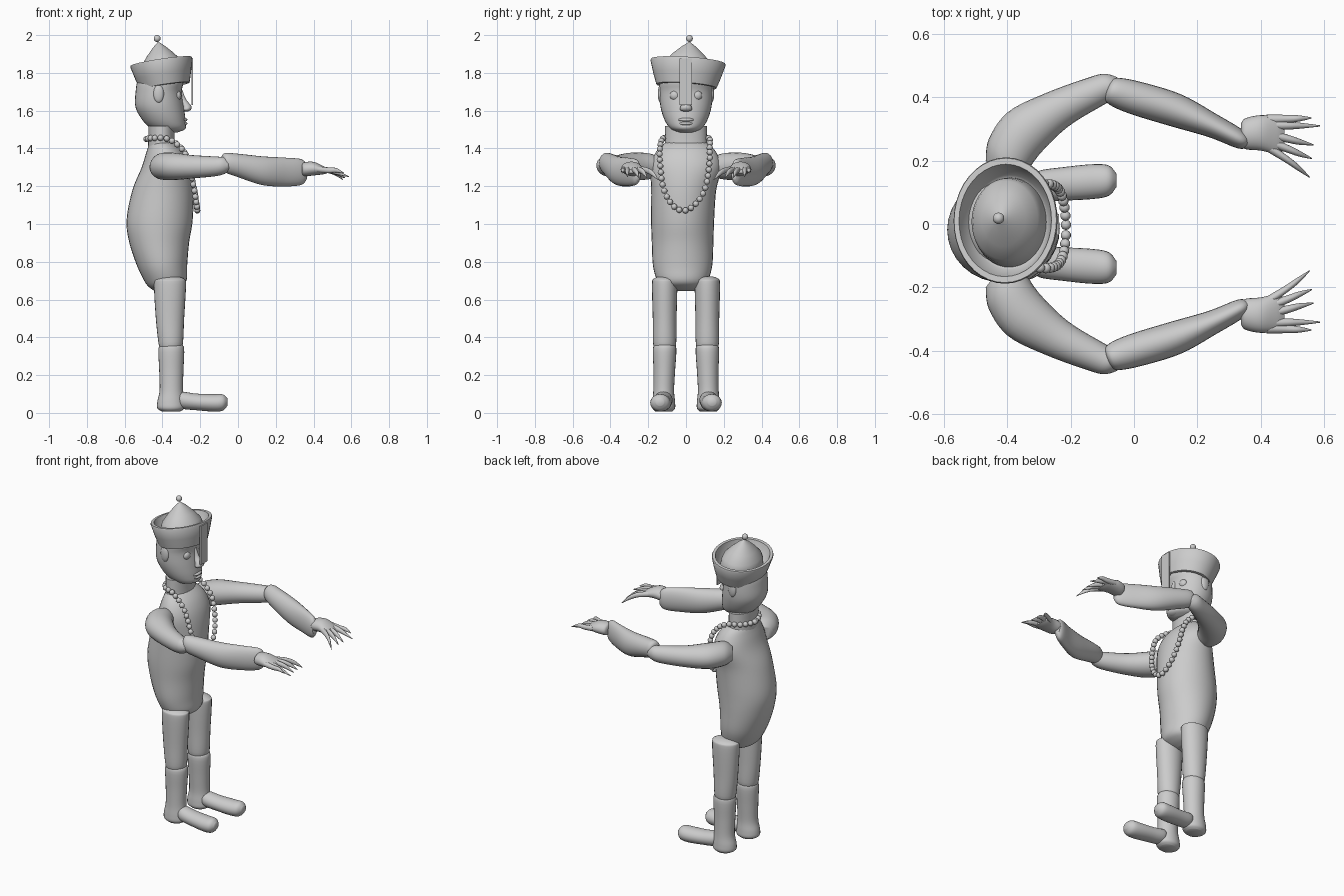
import bpy, bmesh, math
from mathutils import Vector, Matrix


def catmull(pts, steps, closed=False):
    n, out = len(pts), []
    get = (lambda i: pts[i % n]) if closed else (lambda i: pts[max(0, min(n - 1, i))])
    for i in range(n if closed else n - 1):
        p0, p1, p2, p3 = get(i - 1), get(i), get(i + 1), get(i + 2)
        for k in range(steps):
            t = k / steps
            out.append([0.5 * (2 * b + (c - a) * t + (2 * a - 5 * b + 4 * c - d) * t * t
                               + (3 * b - a - 3 * c + d) * t ** 3)
                        for a, b, c, d in zip(p0, p1, p2, p3)])
    return out if closed else out + [list(pts[-1])]


def finish(name, bm, angle=50):
    bmesh.ops.recalc_face_normals(bm, faces=bm.faces)
    me = bpy.data.meshes.new(name)
    bm.to_mesh(me)
    bm.free()
    ob = bpy.data.objects.new(name, me)
    bpy.context.collection.objects.link(ob)
    bpy.ops.object.select_all(action='DESELECT')
    ob.select_set(True)
    bpy.context.view_layer.objects.active = ob
    bpy.ops.object.shade_smooth_by_angle(angle=math.radians(angle))
    return ob


def loft(name, rings, direction=(0, 0, 1), sides=24, steps=5, side=1):
    """rings: x, y, z, half width, half depth; side mirrors in y."""
    w = Vector((direction[0], direction[1] * side, direction[2])).normalized()
    u = Vector((0, 1, 0)) if abs(w.z) > .9 else Vector((0, 0, 1)).cross(w).normalized()
    v = w.cross(u)
    bm, prev = bmesh.new(), None
    first = None
    for x, y, z, a, b in catmull(rings, steps):
        c = Vector((x, y * side, z))
        a, b = max(a, .001), max(b, .001)
        ring = [bm.verts.new(c + u * a * math.cos(2 * math.pi * i / sides)
                             + v * b * math.sin(2 * math.pi * i / sides)) for i in range(sides)]
        if prev:
            for i in range(sides):
                j = (i + 1) % sides
                bm.faces.new((prev[i], prev[j], ring[j], ring[i]))
        else:
            first = ring
        prev = ring
    bm.faces.new(first)
    bm.faces.new(prev)
    return finish(name, bm)


def ball(name, centre, radii):
    bm = bmesh.new()
    bmesh.ops.create_uvsphere(bm, u_segments=20, v_segments=12, radius=1,
                              matrix=Matrix.Translation(centre) @ Matrix.Diagonal((*radii, 1)))
    return finish(name, bm)


# body
loft("torso", [(-.40, -.015, .645, .06, .04), (-.39, -.015, .665, .11, .08), (-.385, -.018, .70, .135, .112),
               (-.402, -.018, .78, .157, .133), (-.417, -.018, .90, .163, .158),
               (-.415, -.018, 1.02, .167, .175), (-.397, -.012, 1.18, .172, .162),
               (-.38, 0, 1.30, .188, .13), (-.385, 0, 1.38, .16, .10),
               (-.40, 0, 1.43, .11, .065), (-.40, 0, 1.44, .06, .03)], sides=32)
loft("neck", [(-.405, 0, 1.38, .115, .075), (-.405, 0, 1.44, .112, .07), (-.405, 0, 1.52, .11, .07)])

# head and face
loft("head", [(-.37, 0, 1.485, .04, .05), (-.37, 0, 1.505, .082, .09), (-.392, 0, 1.55, .113, .114),
              (-.415, 0, 1.62, .135, .128), (-.42, 0, 1.70, .14, .122), (-.41, 0, 1.76, .135, .12),
              (-.41, 0, 1.80, .09, .08)], sides=32)
loft("nose", [(-.275, 0, 1.595, .012, .008), (-.272, 0, 1.605, .032, .022), (-.272, 0, 1.625, .028, .025),
              (-.295, 0, 1.66, .015, .02), (-.31, 0, 1.71, .012, .015)], sides=16)
ball("upper_lip", (-.29, 0, 1.552), (.022, .042, .011))
ball("lower_lip", (-.29, 0, 1.532), (.022, .036, .011))
ball("chin", (-.315, 0, 1.515), (.04, .055, .025))
for s in (1, -1):
    ball("eye", (-.322, s * .058, 1.68), (.022, .028, .027))
    ball("ear", (-.42, s * .135, 1.69), (.028, .014, .048))

# flared hat with inner cone, tilted back a little
profile = [(.13, .03), (.145, 0), (.16, .002), (.18, .06), (.2, .128), (.197, .135), (.178, .135),
           (.15, .05), (.142, .045), (.14, .07), (.135, .105), (.125, .13), (.085, .172), (.04, .212), (.001, .24)]
bm = bmesh.new()
N = 40
rows = [[bm.verts.new((.83 * r * math.cos(2 * math.pi * i / N), r * math.sin(2 * math.pi * i / N), z))
         for i in range(N)] for r, z in profile]
for p, q in zip(rows, rows[1:]):
    for i in range(N):
        j = (i + 1) % N
        bm.faces.new((p[i], p[j], q[j], q[i]))
hat_matrix = (Matrix.Translation((-.387, .002, 1.728)) @ Matrix.Rotation(math.radians(-8.5), 4, 'Y')
              @ Matrix.Rotation(math.radians(-4), 4, 'X'))
bmesh.ops.transform(bm, matrix=hat_matrix, verts=bm.verts)
finish("hat", bm, 40)
ball("hat_knob", (-.428, .018, 1.982), (.018, .018, .018))

# paper strip hanging from the hat brim
bm = bmesh.new()
bmesh.ops.create_cube(bm, size=1, matrix=Matrix.Translation((-.241, -.002, 1.753))
                      @ Matrix.Diagonal((.008, .066, .245, 1)))
finish("hanging_strip", bm, 30)

# bead necklace
path = catmull([(-.485, 0, 1.45), (-.45, .09, 1.455), (-.37, .125, 1.45), (-.30, .125, 1.40),
                (-.262, .125, 1.33), (-.235, .105, 1.20), (-.22, .055, 1.11), (-.215, -.015, 1.07),
                (-.22, -.08, 1.11), (-.235, -.122, 1.20), (-.262, -.138, 1.33), (-.30, -.138, 1.40),
                (-.37, -.125, 1.45), (-.45, -.09, 1.455)], 40, closed=True)
path = [Vector(p) for p in path]
bm = bmesh.new()
travel = 1
for a, b in zip(path, path[1:] + path[:1]):
    travel += (b - a).length
    if travel >= .032:
        bmesh.ops.create_icosphere(bm, subdivisions=2, radius=.0165, matrix=Matrix.Translation(b))
        travel = 0
finish("bead_necklace", bm)

fingers = [(.33, .335, .56, 1.27), (.312, .31, .588, 1.25), (.285, .25, .567, 1.245),
           (.262, .207, .562, 1.245), (.245, .148, .555, 1.235)]
for s in (1, -1):
    # arms
    loft("upper_arm", [(-.44, .16, 1.30, .05, .04), (-.41, .20, 1.305, .085, .068),
                       (-.35, .285, 1.305, .084, .073), (-.245, .36, 1.303, .064, .062),
                       (-.12, .42, 1.305, .05, .052), (-.07, .44, 1.31, .042, .042),
                       (-.045, .452, 1.31, .015, .015)], (.31, .215, 0), side=s)
    loft("forearm", [(-.085, .428, 1.325, .015, .02), (-.07, .422, 1.325, .042, .05),
                     (0, .40, 1.31, .053, .062), (.13, .36, 1.282, .053, .076),
                     (.25, .31, 1.275, .038, .076), (.335, .268, 1.275, .03, .068),
                     (.362, .255, 1.275, .016, .04)], (.44, -.17, 0), side=s)
    # hand with long pointed fingers
    loft("palm", [(.338, .285, 1.29, .03, .02), (.35, .285, 1.29, .048, .036), (.40, .288, 1.293, .056, .036),
                  (.45, .28, 1.285, .058, .022), (.475, .278, 1.28, .045, .01)], (1, 0, 0), side=s)
    for yb, yt, xt, zt in fingers:
        loft("finger", [(.42, yb, 1.29, .016, .016), (.48, yb * .6 + yt * .4, 1.284, .013, .015),
                        (.52, yb * .3 + yt * .7, (1.29 + zt) / 2 + .004, .01, .012),
                        (xt, yt, zt, .002, .002)], (1, 0, -.2), 12, 4, side=s)
    # legs
    loft("thigh", [(-.36, .113, .345, .04, .045), (-.356, .113, .358, .06, .063), (-.36, .113, .50, .063, .075),
                   (-.36, .113, .68, .067, .085), (-.36, .113, .71, .058, .075),
                   (-.36, .113, .722, .03, .04)], side=s)
    loft("shin", [(-.355, .118, .008, .045, .05), (-.355, .118, .025, .06, .072), (-.355, .118, .06, .06, .072),
                  (-.353, .118, .12, .055, .062), (-.353, .115, .22, .057, .064),
                  (-.353, .113, .34, .062, .068), (-.353, .113, .365, .045, .05)], side=s)
    # upturned shoe
    loft("shoe", [(-.318, .118, .075, .025, .03), (-.30, .12, .068, .048, .045), (-.22, .127, .058, .053, .044),
                  (-.13, .134, .053, .055, .046), (-.08, .137, .055, .048, .043),
                  (-.056, .138, .058, .022, .02)], (1, 0, 0), side=s)
